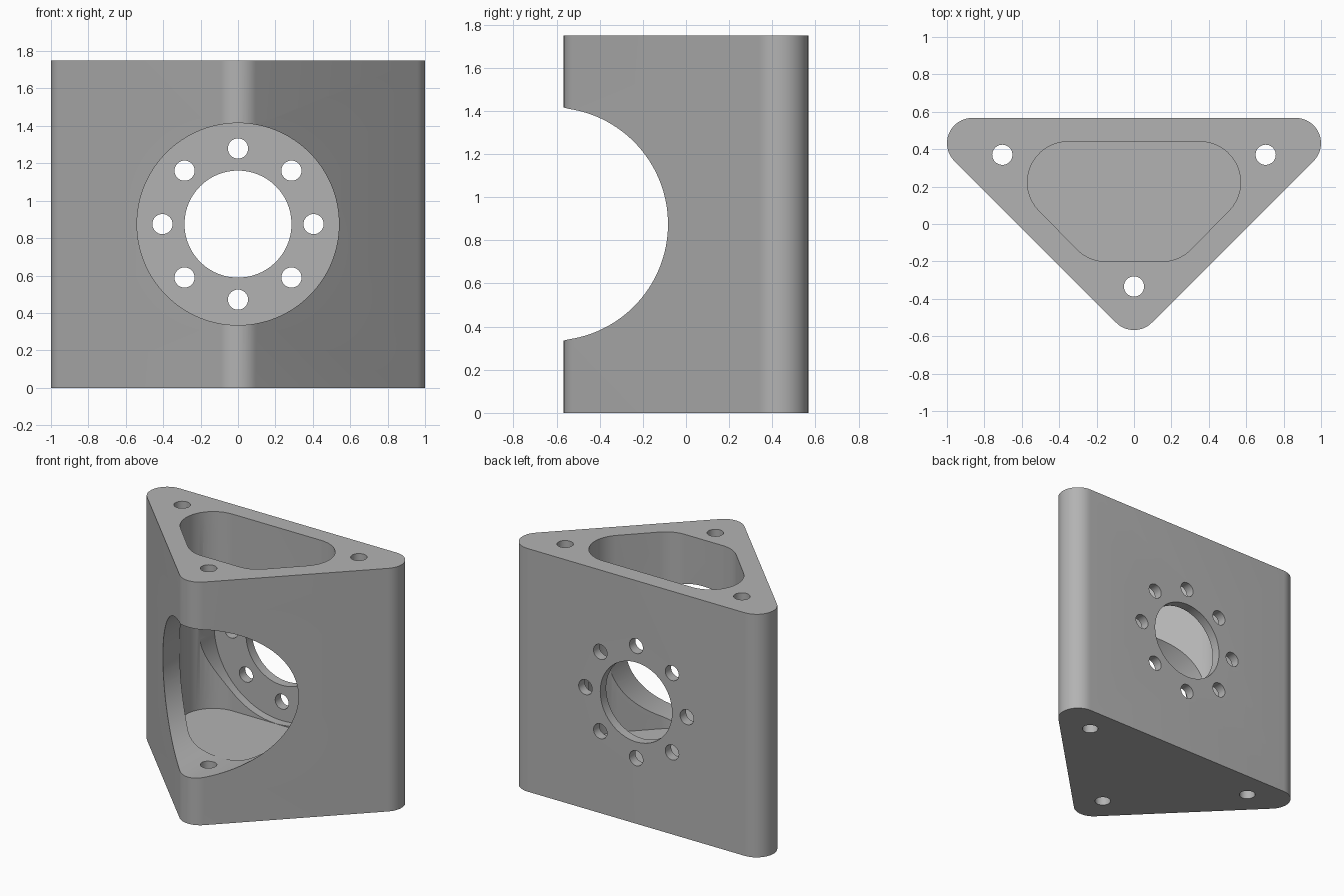
import bpy, bmesh
from math import pi, sin, cos, atan2
from mathutils import Matrix, Vector

default = bpy.data.objects.get("Cube")
if default:
    bpy.data.objects.remove(default, do_unlink=True)

HEIGHT = 1.75
MID = HEIGHT / 2
BACK = 0.567

grey = bpy.data.materials.new("machined_grey")
grey.use_nodes = True
colour = (0.45, 0.45, 0.45, 1)
grey.diffuse_color = colour
grey.node_tree.nodes["Principled BSDF"].inputs["Base Color"].default_value = colour


def rounded_outline(centres, radius, steps=16):
    """Outline around equal circles given counter-clockwise."""
    points = []
    count = len(centres)
    for i, c in enumerate(centres):
        before, after = centres[i - 1], centres[(i + 1) % count]
        start = atan2(c[1] - before[1], c[0] - before[0]) - pi / 2
        end = atan2(after[1] - c[1], after[0] - c[0]) - pi / 2
        sweep = (end - start) % (2 * pi)
        for k in range(steps + 1):
            a = start + sweep * k / steps
            points.append((c[0] + radius * cos(a), c[1] + radius * sin(a)))
    return points


def make_object(name, bm):
    bmesh.ops.recalc_face_normals(bm, faces=bm.faces)
    mesh = bpy.data.meshes.new(name)
    bm.to_mesh(mesh)
    bm.free()
    mesh.materials.append(grey)
    obj = bpy.data.objects.new(name, mesh)
    bpy.context.collection.objects.link(obj)
    return obj


def prism(name, outline, bottom, top):
    bm = bmesh.new()
    base = bm.faces.new([bm.verts.new((x, y, bottom)) for x, y in outline])
    grown = bmesh.ops.extrude_face_region(bm, geom=[base], use_keep_orig=True)
    verts = [v for v in grown["geom"] if isinstance(v, bmesh.types.BMVert)]
    bmesh.ops.translate(bm, vec=(0, 0, top - bottom), verts=verts)
    return make_object(name, bm)


def cylinder(name, radius, start, end, segments):
    start, end = Vector(start), Vector(end)
    axis = end - start
    turn = axis.to_track_quat("Z", "Y").to_matrix().to_4x4()
    bm = bmesh.new()
    bmesh.ops.create_cone(bm, cap_ends=True, segments=segments, radius1=radius,
                          radius2=radius, depth=axis.length,
                          matrix=Matrix.Translation((start + end) / 2) @ turn)
    return make_object(name, bm)


# Triangular block with rounded corners
block = prism("mounting_block",
              rounded_outline([(0.865, 0.432), (-0.865, 0.432), (0, -0.432)], 0.135),
              0, HEIGHT)

# Top pocket, front bore and back opening
cutters = [
    prism("pocket_cutter",
          rounded_outline([(0.353, 0.223), (-0.353, 0.223),
                           (-0.15, 0.017), (0.15, 0.017)], 0.217),
          0.333, HEIGHT + 0.2),
    cylinder("bore_cutter", 0.54, (0, -1, MID), (0, 0.5, MID), 128),
    cylinder("opening_cutter", 0.286, (0, 0.3, MID), (0, 0.8, MID), 96),
]

# Ring of bolt holes through the back wall
for i in range(8):
    a = i * pi / 4
    x, z = 0.404 * cos(a), MID + 0.404 * sin(a)
    cutters.append(cylinder("bolt_hole_cutter", 0.054, (x, 0.47, z), (x, 0.7, z), 32))

# Long holes through the three corners
for x, y in [(-0.704, 0.37), (0.704, 0.37), (0, -0.334)]:
    cutters.append(cylinder("corner_hole_cutter", 0.054,
                            (x, y, -0.2), (x, y, HEIGHT + 0.2), 32))

bpy.ops.object.select_all(action="DESELECT")
bpy.context.view_layer.objects.active = block
block.select_set(True)
for cutter in cutters:
    cut = block.modifiers.new("cut", "BOOLEAN")
    cut.operation = "DIFFERENCE"
    cut.solver = "EXACT"
    cut.object = cutter
    bpy.ops.object.modifier_apply(modifier=cut.name)
    bpy.data.objects.remove(cutter, do_unlink=True)

bpy.ops.object.shade_smooth_by_angle(angle=pi / 6)
